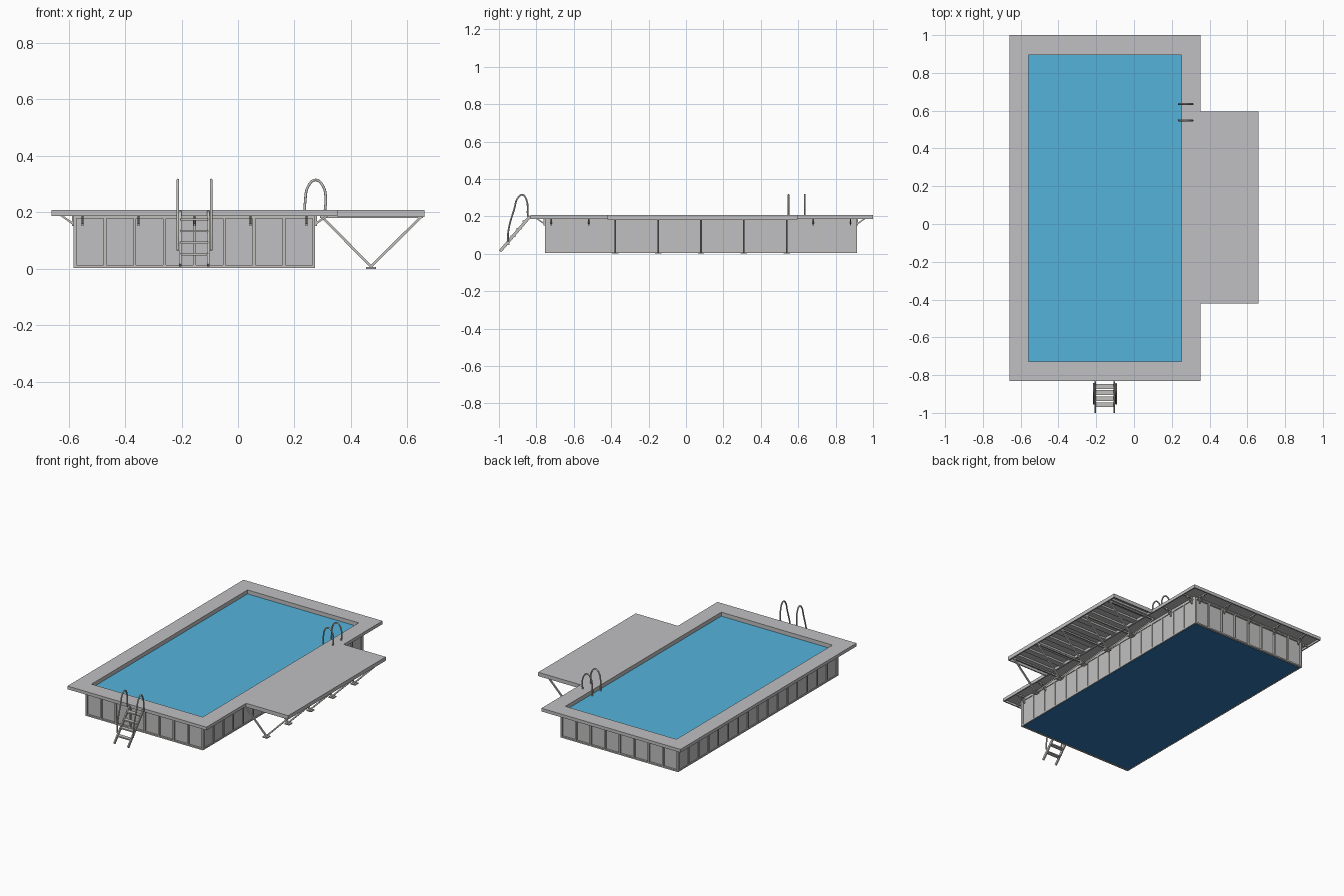
import bpy
import bmesh
from mathutils import Vector, Matrix

if "Cube" in bpy.data.objects:
    bpy.data.objects.remove(bpy.data.objects["Cube"], do_unlink=True)


def material(name, rgb):
    m = bpy.data.materials.new(name)
    m.use_nodes = True
    m.diffuse_color = (*rgb, 1)
    m.node_tree.nodes["Principled BSDF"].inputs["Base Color"].default_value = (*rgb, 1)
    return m


GREY = material("panel_grey", (0.53, 0.53, 0.54))
STEEL = material("steel_grey", (0.54, 0.53, 0.50))
WATER = material("water_blue", (0.09, 0.45, 0.71))
LINER = material("liner_navy", (0.03, 0.19, 0.45))


def finish(name, bm, mat):
    bmesh.ops.recalc_face_normals(bm, faces=bm.faces)
    mesh = bpy.data.meshes.new(name)
    bm.to_mesh(mesh)
    bm.free()
    mesh.materials.append(mat)
    obj = bpy.data.objects.new(name, mesh)
    bpy.context.collection.objects.link(obj)


def add_box(bm, x0, x1, y0, y1, z0, z1):
    mat = Matrix.Translation(((x0 + x1) / 2, (y0 + y1) / 2, (z0 + z1) / 2))
    mat = mat @ Matrix.Diagonal((x1 - x0, y1 - y0, z1 - z0, 1))
    bmesh.ops.create_cube(bm, size=1, matrix=mat)


def add_beam(bm, a, b, width, depth):
    """Square bar from a to b."""
    a, b = Vector(a), Vector(b)
    d = b - a
    mat = Matrix.Translation((a + b) / 2) @ d.to_track_quat('Z', 'Y').to_matrix().to_4x4()
    mat = mat @ Matrix.Diagonal((width, depth, d.length, 1))
    bmesh.ops.create_cube(bm, size=1, matrix=mat)


def add_ring(bm, rect, t, z0, z1):
    """Rectangular frame, t = inset on left, right, front, back."""
    x0, x1, y0, y1 = rect
    inner = (x0 + t[0], x1 - t[1], y0 + t[2], y1 - t[3])

    def loop(r, z):
        return [bm.verts.new((x, y, z)) for x, y in
                ((r[0], r[2]), (r[1], r[2]), (r[1], r[3]), (r[0], r[3]))]
    loops = [loop(rect, z0), loop(rect, z1), loop(inner, z1), loop(inner, z0)]
    for k in range(4):
        p, q = loops[k], loops[(k + 1) % 4]
        for i in range(4):
            j = (i + 1) % 4
            bm.faces.new((p[i], p[j], q[j], q[i]))


def tube(name, points, radius, mat):
    curve = bpy.data.curves.new(name, 'CURVE')
    curve.dimensions = '3D'
    curve.bevel_depth = radius
    curve.bevel_resolution = 6
    curve.resolution_u = 8
    curve.use_fill_caps = True
    s = curve.splines.new('BEZIER')
    s.bezier_points.add(len(points) - 1)
    for bp, co in zip(s.bezier_points, points):
        bp.co = co
        bp.handle_left_type = bp.handle_right_type = 'AUTO'
    curve.materials.append(mat)
    obj = bpy.data.objects.new(name, curve)
    bpy.context.collection.objects.link(obj)
    bpy.ops.object.select_all(action='DESELECT')
    obj.select_set(True)
    bpy.context.view_layer.objects.active = obj
    bpy.ops.object.convert(target='MESH')
    bpy.ops.object.shade_smooth_by_angle()


# Main measures
BASE, TOP, UNDER = 0.004, 0.208, 0.187
PLATE = TOP - 0.008
POOL = (-0.577, 0.268, -0.743, 0.902)
RIM = (-0.66, 0.353, -0.832, 1.0)
SIDE = (0.353, 0.66, -0.42, 0.595)

# Water body and the liner under it
bm = bmesh.new()
add_box(bm, -0.558, 0.252, -0.727, 0.896, BASE + 0.004, 0.182)
finish("water", bm, WATER)
bm = bmesh.new()
add_box(bm, -0.574, 0.265, -0.74, 0.9, BASE, BASE + 0.004)
finish("pool_liner", bm, LINER)

# Pool walls
bm = bmesh.new()
add_ring(bm, POOL, (0.019, 0.016, 0.016, 0.006), BASE + 0.004, PLATE)
finish("pool_walls", bm, GREY)

# Wall ribs with top and bottom rails, deeper on the short walls
x0, x1, y0, y1 = POOL
R, DEEP = 0.005, 0.012
bm = bmesh.new()
outer = (x0 - R, x1 + R, y0 - DEEP, y1 + DEEP)
for z in (BASE, UNDER - 0.009):
    add_ring(bm, outer, (R, R, DEEP, DEEP), z, z + 0.009)
for i in range(9):
    x = x0 + (x1 - x0) * i / 8
    for ya, yb in ((outer[2], y0), (y1, outer[3])):
        add_box(bm, x - R, x + R, ya, yb, BASE, UNDER)
for i in range(17):
    y = y0 + (y1 - y0) * i / 16
    for xa, xb in ((outer[0], x0), (x1, outer[1])):
        add_box(bm, xa, xb, y - R, y + R, BASE, UNDER)
finish("wall_ribs", bm, STEEL)

# Rim deck: thin plate with a skirt around it
bm = bmesh.new()
add_ring(bm, RIM, (0.102, 0.101, 0.105, 0.104), PLATE, TOP)
finish("rim_deck", bm, GREY)
bm = bmesh.new()
add_ring(bm, RIM, (0.008,) * 4, UNDER, PLATE)
finish("rim_skirt", bm, GREY)

# Side deck with skirt and joists
bm = bmesh.new()
add_box(bm, *SIDE, PLATE, TOP)
finish("side_deck", bm, GREY)
bm = bmesh.new()
add_ring(bm, SIDE, (0.008,) * 4, 0.183, PLATE)
finish("side_skirt", bm, GREY)
bm = bmesh.new()
for i in range(10):
    y = SIDE[2] + 0.06 + i * 0.0995
    add_box(bm, SIDE[0], SIDE[1] - 0.01, y - 0.02, y + 0.02, 0.188, PLATE)
finish("side_joists", bm, GREY)

# Brackets beneath the rim deck, none along the side deck
bm = bmesh.new()


def bracket(px, py, dx, dy):
    out = Vector((dx, dy, 0))
    foot = Vector((px, py, 0.158))
    head = foot + out * 0.045 + Vector((0, 0, 0.032))
    add_beam(bm, foot, head, 0.007, 0.007)
    arm = Vector((px, py, 0.194))
    add_beam(bm, arm, arm + out * 0.075, 0.008, 0.008)
    post = Vector((px, py, 0.152)) + out * 0.003
    add_beam(bm, post, post + Vector((0, 0, 0.04)), 0.007, 0.007)


for i in range(5):
    x = -0.55 + i * 0.198
    bracket(x, outer[2], 0, -1)
    bracket(x, outer[3], 0, 1)
for i in range(9):
    y = -0.72 + i * 0.2
    bracket(outer[0], y, -1, 0)
    if not SIDE[2] < y < SIDE[3]:
        bracket(outer[1], y, 1, 0)
finish("rim_brackets", bm, STEEL)

# V-shaped supports of the side deck
bm = bmesh.new()
for i in range(5):
    y = -0.378 + i * 0.229
    foot = (0.471, y, 0.008)
    add_beam(bm, foot, (0.298, y, 0.184), 0.009, 0.009)
    add_beam(bm, foot, (0.648, y, 0.184), 0.009, 0.009)
    add_box(bm, 0.29, 0.655, y - 0.005, y + 0.005, 0.18, 0.19)
    add_box(bm, 0.454, 0.488, y - 0.017, y + 0.017, 0, 0.007)
finish("side_supports", bm, STEEL)

# Entry ladder: stringers and treads
bm = bmesh.new()
for x in (-0.205, -0.105):
    add_beam(bm, (x, -0.994, 0.013), (x, -0.834, 0.2), 0.008, 0.016)
finish("ladder_stringers", bm, STEEL)
bm = bmesh.new()
for i in range(4):
    y = -0.957 + i * 0.032
    z = 0.052 + i * 0.041
    add_box(bm, -0.203, -0.107, y - 0.013, y + 0.013, z - 0.004, z + 0.004)
finish("ladder_treads", bm, STEEL)

# Entry ladder handrails
for side, x in (("left", -0.095), ("right", -0.213)):
    tube("ladder_handrail_" + side,
         [(x, -0.952, 0.066), (x, -0.95, 0.12), (x, -0.918, 0.24), (x, -0.898, 0.3),
          (x, -0.875, 0.315), (x, -0.856, 0.295), (x, -0.846, 0.2)], 0.0045, STEEL)

# Arched grab rails at the pool edge
for side, y in (("front", 0.548), ("back", 0.635)):
    tube("grab_rail_" + side,
         [(0.238, y, 0.15), (0.238, y, 0.24), (0.25, y, 0.295), (0.275, y, 0.315),
          (0.3, y, 0.295), (0.311, y, 0.25), (0.308, y, TOP)], 0.0045, STEEL)
